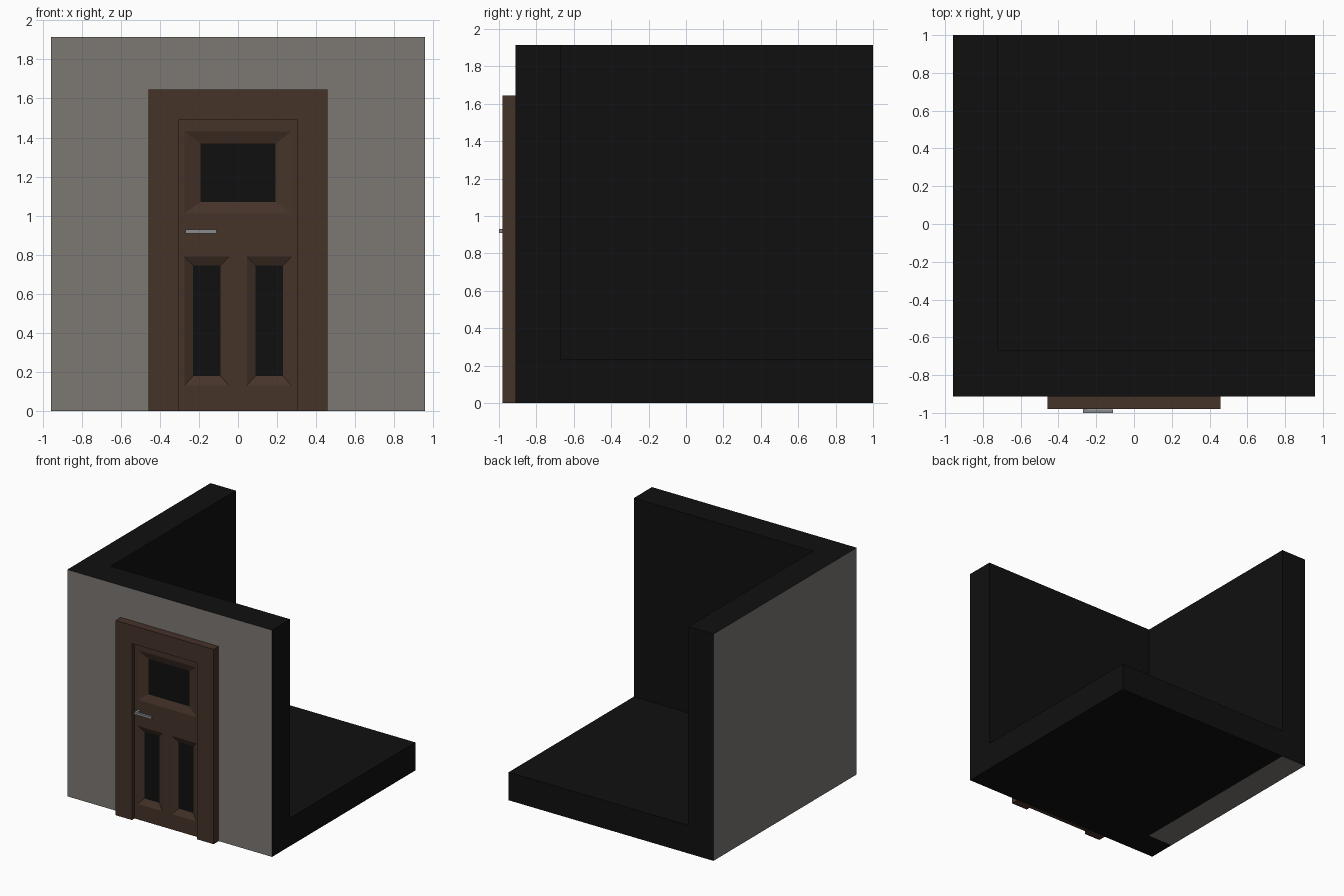
import bpy, bmesh

if "Cube" in bpy.data.objects:
    bpy.data.objects.remove(bpy.data.objects["Cube"])

def material(name, rgb):
    m = bpy.data.materials.new(name)
    m.diffuse_color = (*rgb, 1)
    m.use_nodes = True
    m.node_tree.nodes["Principled BSDF"].inputs["Base Color"].default_value = m.diffuse_color
    return m

BLACK = material("black", (0.005, 0.005, 0.005))
STONE = material("wall_grey", (0.2, 0.185, 0.17))
WOOD = material("dark_wood", (0.06, 0.033, 0.022))
METAL = material("metal", (0.25, 0.26, 0.27))

def finish(name, bm, mats):
    bmesh.ops.remove_doubles(bm, verts=bm.verts, dist=1e-4)
    bmesh.ops.recalc_face_normals(bm, faces=bm.faces)
    me = bpy.data.meshes.new(name)
    bm.to_mesh(me)
    bm.free()
    for m in mats:
        me.materials.append(m)
    ob = bpy.data.objects.new(name, me)
    bpy.context.collection.objects.link(ob)
    return ob

def face(bm, pts, mat=0):
    f = bm.faces.new([bm.verts.new(p) for p in pts])
    f.material_index = mat
    return f

def box(bm, lo, hi):
    vs = bmesh.ops.create_cube(bm, size=1)["verts"]
    for v in vs:
        v.co = [lo[i] if v.co[i] < 0 else hi[i] for i in range(3)]

# Room corner: 2x2x2 cells with the inner cell empty, skinned on the outside
cuts = [(-0.957, -0.72, 0.957), (-0.912, -0.67, 1.0), (0.0, 0.237, 1.915)]
solid = {(i, j, k) for i in (0, 1) for j in (0, 1) for k in (0, 1)} - {(1, 1, 1)}
bm = bmesh.new()
for cell in solid:
    for ax in range(3):
        for side in (0, 1):
            nb = list(cell)
            nb[ax] += 2 * side - 1
            if tuple(nb) in solid:
                continue
            u, w = [a for a in range(3) if a != ax]
            pts = []
            for du, dw in ((0, 0), (1, 0), (1, 1), (0, 1)):
                p = [0, 0, 0]
                p[ax] = cuts[ax][cell[ax] + side]
                p[u] = cuts[u][cell[u] + du]
                p[w] = cuts[w][cell[w] + dw]
                pts.append(p)
            outer = side == 0 and (
                (ax < 2 and cell[ax] == 0)
                or (ax == 2 and cell[0] == 0 and cell[1] == 1))
            face(bm, pts, 1 if outer else 0)
finish("room_corner", bm, [BLACK, STONE])

# Door frame: upside-down U profile extruded outwards
bm = bmesh.new()
profile = [(-0.458, 0), (-0.458, 1.645), (0.458, 1.645), (0.458, 0),
           (0.305, 0), (0.305, 1.49), (-0.305, 1.49), (-0.305, 0)]
f = face(bm, [(x, -0.912, z) for x, z in profile])
ext = bmesh.ops.extrude_face_region(bm, geom=[f], use_keep_orig=True)["geom"]
for v in ext:
    if isinstance(v, bmesh.types.BMVert):
        v.co.y = -0.98
finish("door_frame", bm, [WOOD])

# Door leaf: front grid with sunken bevelled panels
Y_FRONT, Y_GLASS, Y_BACK = -0.945, -0.922, -0.912
xs = (-0.305, -0.275, -0.045, 0.045, 0.275, 0.305)
zs = (0, 0.13, 0.79, 1.01, 1.43, 1.49)
panels = [(-0.275, 0.13, -0.045, 0.79, -0.23, 0.18, -0.09, 0.745),
          (0.045, 0.13, 0.275, 0.79, 0.09, 0.18, 0.23, 0.745),
          (-0.275, 1.01, 0.275, 1.43, -0.193, 1.07, 0.193, 1.37)]

def rect(x0, z0, x1, z1, y):
    return [(x0, y, z0), (x1, y, z0), (x1, y, z1), (x0, y, z1)]

bm = bmesh.new()
for i in range(5):
    for j in range(5):
        if (j == 1 and i in (1, 3)) or (j == 3 and i in (1, 2, 3)):
            continue
        face(bm, rect(xs[i], zs[j], xs[i + 1], zs[j + 1], Y_FRONT))
for p in panels:
    a, b = rect(*p[:4], Y_FRONT), rect(*p[4:], Y_GLASS)
    for n in range(4):
        m = (n + 1) % 4
        face(bm, [a[n], a[m], b[m], b[n]])
    face(bm, b, 1)
a, b = [rect(xs[0], zs[0], xs[-1], zs[-1], y) for y in (Y_FRONT, Y_BACK)]
for n in range(4):
    m = (n + 1) % 4
    face(bm, [b[n], b[m], a[m], a[n]])
face(bm, b[::-1])
finish("door", bm, [WOOD, BLACK])

# Lever handle: bar and stem
bm = bmesh.new()
box(bm, (-0.27, -1.0, 0.91), (-0.11, -0.982, 0.93))
box(bm, (-0.27, -0.982, 0.91), (-0.25, Y_FRONT, 0.93))
finish("door_handle", bm, [METAL])
